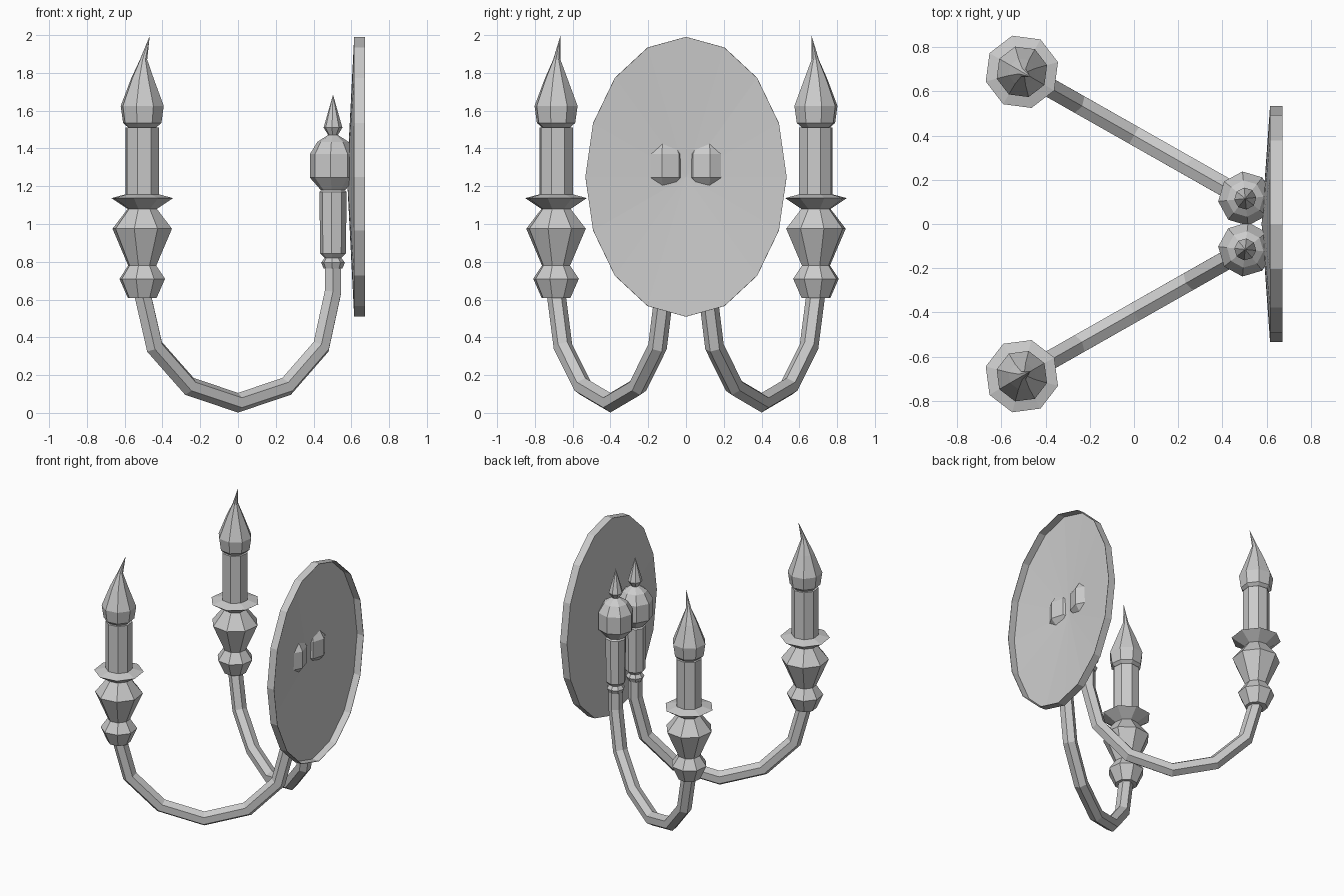
import bpy
import bmesh
from math import cos, sin, pi, radians
from mathutils import Vector

cube = bpy.data.objects.get("Cube")
if cube:
    bpy.data.objects.remove(cube, do_unlink=True)

metal = bpy.data.materials.new("plain grey")
metal.use_nodes = True
GREY = (0.6, 0.6, 0.6, 1)
metal.diffuse_color = GREY
metal.node_tree.nodes["Principled BSDF"].inputs["Base Color"].default_value = GREY


def skin(name, rings):
    """Join successive rings of points; a ring of one point is a tip."""
    bm = bmesh.new()
    loops = [[bm.verts.new(p) for p in ring] for ring in rings]
    for a, b in zip(loops, loops[1:]):
        n = max(len(a), len(b))
        for i in range(n):
            j = (i + 1) % n
            if len(a) == 1:
                bm.faces.new((a[0], b[j], b[i]))
            elif len(b) == 1:
                bm.faces.new((a[i], a[j], b[0]))
            else:
                bm.faces.new((a[i], a[j], b[j], b[i]))
    for end in (loops[0], loops[-1]):
        if len(end) > 2:
            bm.faces.new(end)
    bmesh.ops.recalc_face_normals(bm, faces=bm.faces)
    mesh = bpy.data.meshes.new(name)
    bm.to_mesh(mesh)
    bm.free()
    mesh.materials.append(metal)
    obj = bpy.data.objects.new(name, mesh)
    bpy.context.collection.objects.link(obj)
    return obj


def turned(name, profile, centre, phase, sides=8):
    """Upright turned part; profile rows are radius, height, lean against phase."""
    rings = []
    for r, z, lean in profile:
        mid = Vector((centre[0] - lean * cos(phase), centre[1] - lean * sin(phase), z))
        count = sides if r > 0 else 1
        rings.append([mid + r * Vector((cos(phase + k * 2 * pi / sides),
                                        sin(phase + k * 2 * pi / sides), 0))
                      for k in range(count)])
    return skin(name, rings)


def straight(*rows):
    return [(r, z, 0) for r, z in rows]


def tube(name, path, radius, side, sides=6):
    """Mitred tube along a path in a vertical plane with normal 'side'."""
    rings = []
    for i, p in enumerate(path):
        before = (p - path[i - 1]).normalized() if i else None
        after = (path[i + 1] - p).normalized() if i < len(path) - 1 else None
        before, after = before or after, after or before
        tangent = (before + after).normalized()
        normal = side.cross(tangent)
        mitre = radius / tangent.dot(after)
        rings.append([p + normal * mitre * cos(k * 2 * pi / sides)
                      + side * radius * sin(k * 2 * pi / sides) for k in range(sides)])
    return skin(name, rings)


HOLDER = straight((0.078, 0.607), (0.125, 0.71), (0.077, 0.78), (0.163, 0.975),
                  (0.08, 1.08), (0.169, 1.137), (0.088, 1.158))
CANDLE = straight((0.092, 1.14), (0.092, 1.51))
FLAME = [(0.07, 1.505, 0), (0.105, 1.535, 0), (0.118, 1.625, 0), (0.062, 1.77, 0.001),
         (0.02, 1.87, 0.008), (0, 1.997, 0.046)]
COLUMN = straight((0.05, 0.765), (0.063, 0.795), (0.045, 0.82), (0.069, 0.845),
                  (0.072, 1.17), (0.05, 1.19))
BULB = straight((0.065, 1.18), (0.123, 1.245), (0.123, 1.37), (0.083, 1.435),
                (0.025, 1.472))
FINIAL = straight((0.022, 1.465), (0.05, 1.51), (0, 1.685))
ARM = [(0.503, 0.78), (0.503, 0.64), (0.44, 0.35), (0.257, 0.14), (0, 0.054),
       (-0.257, 0.14), (-0.442, 0.35), (-0.506, 0.63)]

# Two mirrored arms, each with a candle outside and a column at the wall
for s, label in ((1, "back"), (-1, "front")):
    inner, outer = (0.503, s * 0.115), (-0.507, s * 0.688)
    phase = s * radians(150)
    turned(label + "_candle_holder", HOLDER, outer, phase)
    turned(label + "_candle", CANDLE, outer, phase)
    turned(label + "_flame", FLAME, outer, phase)
    wall_phase = s * radians(6)
    turned(label + "_column", COLUMN, inner, wall_phase)
    turned(label + "_bulb", BULB, inner, wall_phase)
    turned(label + "_finial", FINIAL, inner, wall_phase)
    slope = (outer[1] - inner[1]) / (outer[0] - inner[0])
    path = [Vector((x, inner[1] + (x - inner[0]) * slope, z)) for x, z in ARM]
    tube(label + "_arm", path, 0.05, Vector((-sin(phase), cos(phase), 0)))


# Oval wall plate, a thin shell bowed toward the arms and hollow at the wall
def oval(x, inset=0):
    return [Vector((x, (0.533 - inset) * sin(k * pi / 8),
                    1.25 + (0.741 - inset) * cos(k * pi / 8))) for k in range(16)]


skin("wall_plate", [[Vector((0.577, 0, 1.25))], oval(0.615), oval(0.672),
                    oval(0.672, 0.003), oval(0.618, 0.003), [Vector((0.58, 0, 1.25))]])
